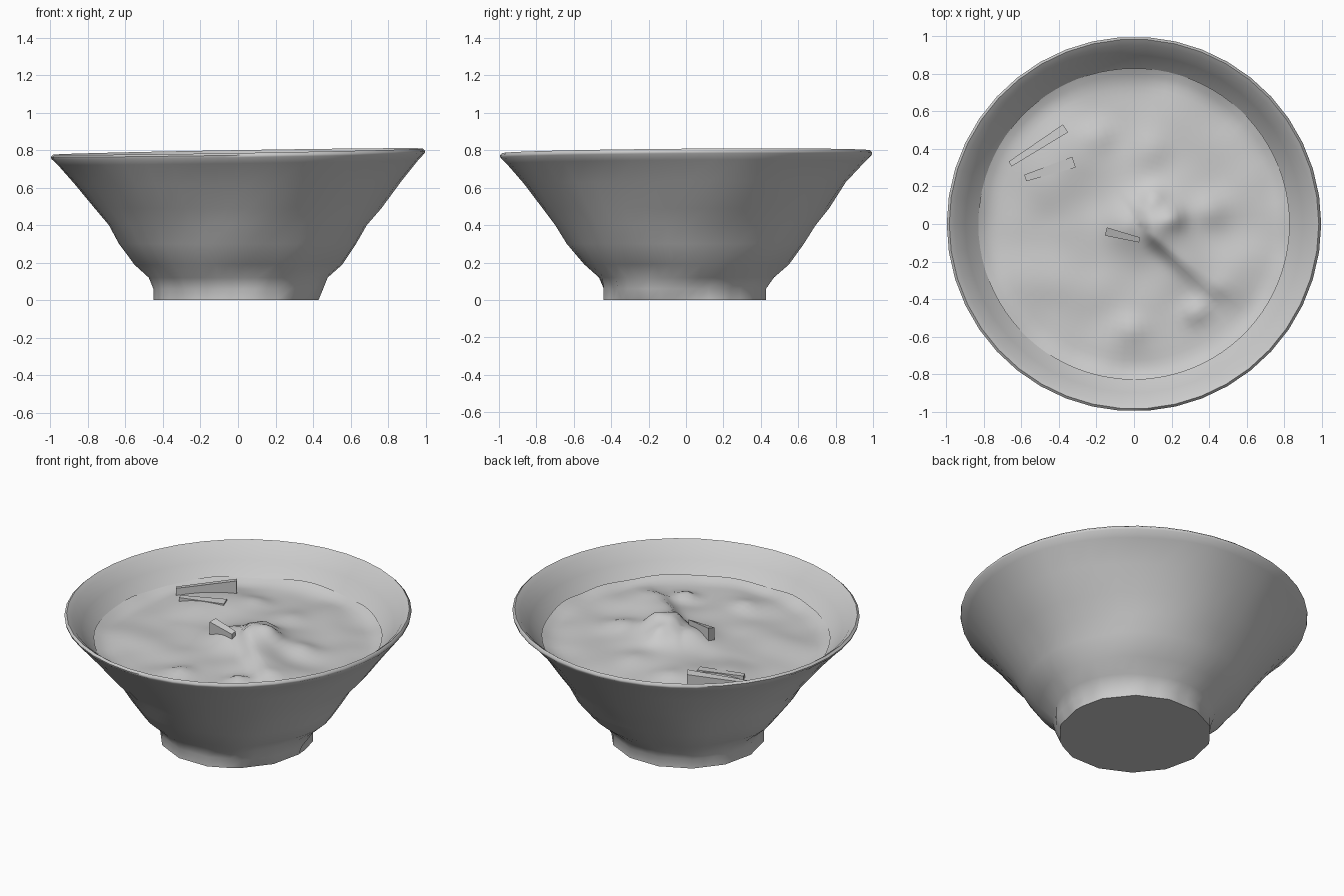
import bpy, bmesh, math
from mathutils import Vector, noise

if "Cube" in bpy.data.objects:
    bpy.data.objects.remove(bpy.data.objects["Cube"])

SEG = 42


def finish(bm, name, angle=40):
    bmesh.ops.recalc_face_normals(bm, faces=bm.faces)
    me = bpy.data.meshes.new(name)
    bm.to_mesh(me)
    bm.free()
    ob = bpy.data.objects.new(name, me)
    bpy.context.collection.objects.link(ob)
    bpy.ops.object.select_all(action='DESELECT')
    ob.select_set(True)
    bpy.context.view_layer.objects.active = ob
    bpy.ops.object.shade_smooth_by_angle(angle=math.radians(angle))
    return ob


def bridge(bm, a, b):
    n = len(a)
    for i in range(n):
        j = (i + 1) % n
        bm.faces.new((a[i], a[j], b[j], b[i]))


# Bowl: hand-made lathe with a tilted, slightly uneven rim
profile = [(0.435, 0.0), (0.435, 0.06), (0.47, 0.12), (0.55, 0.19), (0.635, 0.30),
           (0.695, 0.40), (0.765, 0.49), (0.86, 0.625), (0.96, 0.735), (0.995, 0.768),
           (0.998, 0.78), (0.985, 0.792), (0.955, 0.77), (0.90, 0.70), (0.84, 0.625),
           (0.79, 0.58)]
bm = bmesh.new()
rings = []
for k, (r, z) in enumerate(profile):
    ring = []
    for i in range(SEG):
        a = 2 * math.pi * i / SEG
        c, s = math.cos(a), math.sin(a)
        wob = 0.02 * noise.noise(Vector((c * 2, s * 2, z * 4))) if 1 < k < 9 else 0
        off = 0.006 if k < 2 else 0
        if k < 2:
            # foot is roughly a fourteen-sided polygon, chipped at front right
            step = math.pi / 7
            wob += (r + 0.01) * math.cos(step / 2) / math.cos((a % step) - step / 2) - r
            if -0.9 < math.atan2(s, c) < 0.1:
                wob += 0.015 if k else -0.01
        tilt = (0.017 * c + 0.008 * s) * max(0, (z - 0.5) / 0.3)
        ring.append(bm.verts.new(((r + wob) * c - off, (r + wob) * s - off, z + tilt)))
    rings.append(ring)
for a, b in zip(rings, rings[1:]):
    bridge(bm, a, b)
bm.faces.new(rings[0])
finish(bm, "bowl", 62)

# Food surface: low mound with bumps (x, y, height, radius) and a ridge
bumps = [(0.06, 0.05, 0.065, 0.17), (-0.05, -0.02, 0.02, 0.09), (0.1, 0.14, 0.03, 0.06),
         (0.4, 0.07, 0.03, 0.09), (-0.45, 0.32, 0.03, 0.16), (0.21, 0.03, 0.04, 0.06),
         (-0.02, -0.56, 0.03, 0.08), (0.33, -0.47, 0.04, 0.06), (-0.2, 0.47, 0.025, 0.09),
         (0.1, 0.4, 0.02, 0.1)]
ridge = (Vector((0.12, -0.06)), Vector((0.42, -0.32)))


def food_height(x, y):
    p = Vector((x, y))
    z = 0.593 + 0.012 * x + 0.024 * (1 - p.length_squared)
    z += 0.018 * noise.noise(Vector((x * 4.5, y * 4.5, 1.7)))
    z += 0.03 * max(0, (p.length - 0.73) / 0.1) ** 2  # soft edge against the wall
    for bx, by, h, w in bumps:
        z += h * math.exp(-((x - bx) ** 2 + (y - by) ** 2) / w ** 2)
    # ridge: steep towards the front left, gentle towards the back right
    d = ridge[1] - ridge[0]
    t = max(0, min(1, (p - ridge[0]).dot(d) / d.length_squared))
    side = p - ridge[0] - d * t
    w = 0.06 + 0.09 / (1 + math.exp(-60 * (side.x + side.y)))
    return z + 0.075 * (1 - 0.4 * t) * math.exp(-side.length_squared / w ** 2)


bm = bmesh.new()
center = bm.verts.new((0, 0, food_height(0, 0)))
prev = None
R = 24
for k in range(1, R + 1):
    r = 0.83 * k / R
    ring = []
    for i in range(SEG * 2):
        a = math.pi * i / SEG
        x, y = r * math.cos(a), r * math.sin(a)
        ring.append(bm.verts.new((x, y, food_height(x, y))))
    if prev:
        bridge(bm, prev, ring)
    else:
        for i in range(len(ring)):
            bm.faces.new((center, ring[i], ring[(i + 1) % len(ring)]))
    prev = ring
finish(bm, "food_surface", 90)


# Flat pieces poking out of the food
def slab(name, p, q, width, top, tip):
    p, q = Vector(p), Vector(q)
    d = (q - p).normalized()
    n = Vector((-d.y, d.x)) * width / 2
    bm = bmesh.new()
    corners = [(p - n * 0.6, tip), (q - n, top), (q + n, top), (p + n * 0.6, tip)]
    low = [bm.verts.new((c.x, c.y, food_height(c.x, c.y) - 0.01)) for c, _ in corners]
    high = [bm.verts.new((c.x, c.y, food_height(c.x, c.y) + h)) for c, h in corners]
    bridge(bm, low, high)
    bm.faces.new(high)
    finish(bm, name, 30)


slab("garnish_long", (-0.66, 0.32), (-0.365, 0.51), 0.05, 0.08, 0.045)
slab("garnish_short", (-0.58, 0.245), (-0.32, 0.33), 0.06, 0.01, 0.025)
slab("center_fold", (0.03, -0.085), (-0.15, -0.04), 0.045, 0.08, 0.03)
